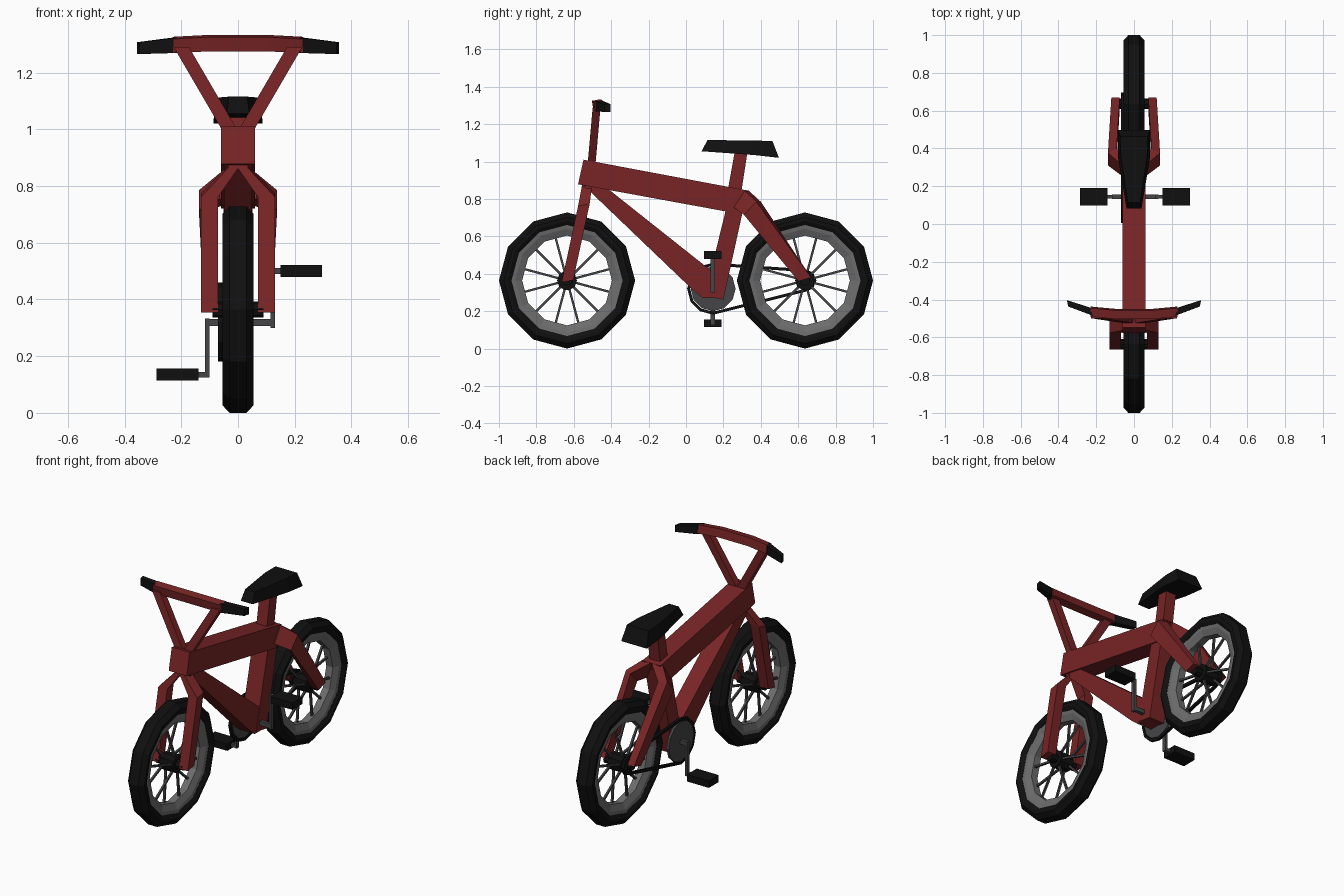
import bpy, bmesh, math
from mathutils import Vector

if "Cube" in bpy.data.objects:
    bpy.data.objects.remove(bpy.data.objects["Cube"])


def material(name, c):
    m = bpy.data.materials.new(name)
    m.diffuse_color = (*c, 1)
    m.use_nodes = True
    m.node_tree.nodes["Principled BSDF"].inputs["Base Color"].default_value = m.diffuse_color
    return m


RED = material("frame red", (0.19, 0.018, 0.019))
BLACK = material("rubber black", (0.005, 0.005, 0.005))
RIM = material("rim grey", (0.15, 0.15, 0.15))
STEEL = material("dark steel", (0.06, 0.06, 0.065))


def loft(name, rings, mat, mirror=False, closed=False):
    """Skin a row of equal rings; cap the ends unless the row is closed."""
    bm = bmesh.new()
    rows = [[bm.verts.new(p) for p in r] for r in rings]
    n = len(rows[0])
    pairs = list(zip(rows, rows[1:]))
    if closed:
        pairs.append((rows[-1], rows[0]))
    else:
        bm.faces.new(rows[0])
        bm.faces.new(rows[-1])
    for a, b in pairs:
        for i in range(n):
            bm.faces.new((a[i], a[(i + 1) % n], b[(i + 1) % n], b[i]))
    bmesh.ops.recalc_face_normals(bm, faces=bm.faces)
    me = bpy.data.meshes.new(name)
    bm.to_mesh(me)
    bm.free()
    me.materials.append(mat)
    ob = bpy.data.objects.new(name, me)
    bpy.context.collection.objects.link(ob)
    if mirror:
        ob.modifiers.new("Mirror", 'MIRROR').use_mirror_merge = False
    return ob


def rect(c, a, b):
    c, a, b = Vector(c), Vector(a), Vector(b)
    return [c - a - b, c + a - b, c + a + b, c - a + b]


def prism(name, yz, x0, x1, mat):
    return loft(name, [[(x, y, z) for y, z in yz] for x in (x0, x1)], mat)


def box(name, x, y, z, mat):
    return prism(name, [(y[0], z[0]), (y[1], z[0]), (y[1], z[1]), (y[0], z[1])], x[0], x[1], mat)


def circle(cy, cz, r, n, start=0.0):
    return [(cy + r * math.cos(start + i * math.tau / n),
             cz + r * math.sin(start + i * math.tau / n)) for i in range(n)]


def lathe(name, cy, cz, profile, mat, n=12):
    """Spin a closed (x, radius) profile about the wheel axle."""
    rings = []
    for i in range(n):
        t = i * math.tau / n
        rings.append([(x, cy + r * math.cos(t), cz + r * math.sin(t)) for x, r in profile])
    return loft(name, rings, mat, closed=True)


# Wheels: tyre, rim, hub and spokes
R = 0.364
TYRE = [(-.03, R), (.03, R), (.055, .337), (.055, .318), (.042, .297), (-.042, .297), (-.055, .318), (-.055, .337)]
RIMP = [(-.042, .303), (.042, .303), (.038, .277), (.022, .24), (-.022, .24), (-.038, .277)]
for side, cy in (("front", -.636), ("rear", .636)):
    lathe(side + "_tyre", cy, R, TYRE, BLACK)
    lathe(side + "_rim", cy, R, RIMP, RIM)
    prism(side + "_hub", circle(cy, R, .053, 10), -.045, .045, BLACK)
    prism(side + "_axle", circle(cy, R, .028, 8), -.09, .09, BLACK)
    for i in range(12):
        t = math.radians(15 + 30 * i)
        d = Vector((0, math.cos(t), math.sin(t)))
        p = Vector((0, -d.z, d.y)) * .006
        o = Vector((0, cy, R))
        x = Vector((.03 if i % 2 else -.03, 0, 0))
        loft(f"{side}_spoke_{i}", [rect(o + d * .045 + x, (.006, 0, 0), p),
                                   rect(o + d * .246 + x * .2, (.006, 0, 0), p)], STEEL)

# Frame tubes
prism("top_tube", [(-.548, 1.01), (-.577, .878), (.285, .72), (.33, .845)], -.06, .06, RED)
prism("down_tube", [(-.555, .88), (-.45, .88), (.13, .42), (.17, .27), (.09, .27), (.035, .315)], -.05, .05, RED)
prism("seat_tube", [(.1, .28), (.2, .262), (.318, .8), (.215, .75)], -.052, .052, RED)
prism("seat_post", [(.215, .8), (.29, .8), (.33, 1.06), (.262, 1.06)], -.035, .035, RED)

# Rear stays and front fork legs
loft("rear_stay", [rect((.035, .295, .8), (.03, -.01, 0), (0, .03, .045)),
                   rect((.115, .355, .75), (.023, -.012, 0), (0, .033, .035)),
                   rect((.098, .635, .37), (.022, 0, 0), (0, .034, .01))], RED, mirror=True)
loft("fork_leg", [rect((.1, -.634, .36), (.03, 0, 0), (0, .031, .006)),
                  rect((.1, -.546, .768), (.03, 0, 0), (0, .031, .006)),
                  rect((.018, -.53, .868), (.018, 0, 0), (0, .028, .006)),
                  rect((.018, -.525, .9), (.018, 0, 0), (0, .028, .006))], RED, mirror=True)

# Handlebar: V supports, crossbar, grips
loft("bar_support", [rect((.022, -.505, .985), (.027, 0, 0), (0, .021, 0)),
                     rect((.2, -.478, 1.29), (.027, 0, 0), (0, .021, 0))], RED, mirror=True)
loft("crossbar", [rect((x, y, z), (0, .023, .004), (0, -.004, .025)) for x, y, z in
                  ((-.23, -.464, 1.297), (-.1, -.476, 1.304), (.1, -.476, 1.304), (.23, -.464, 1.297))], RED)
loft("grip", [rect((.225, -.464, 1.296), (.008, .022, 0), (0, 0, .027)),
              rect((.352, -.42, 1.286), (.004, .017, 0), (0, 0, .021))], BLACK, mirror=True)


# Seat
def saddle(yt, zt, wt, yb, zb, wb):
    return [(-wt, yt, zt), (wt, yt, zt), (wb, yb, zb), (-wb, yb, zb)]


loft("seat", [saddle(.115, 1.115, .032, .083, 1.055, .04),
              saddle(.36, 1.112, .07, .36, 1.035, .086),
              saddle(.462, 1.11, .072, .497, 1.02, .086)], BLACK)

# Chainring and chain loop on the left side
CY, CZ = .145, .32
prism("chainring", circle(CY, CZ, .12, 12), -.07, -.055, STEEL)
prism("rear_sprocket", circle(.636, R, .046, 10), -.07, -.052, BLACK)


def chain_ring(t, big):
    cy, cz, r = (CY, CZ, .131) if big else (.636, R, .053)
    d = Vector((0, math.cos(t), math.sin(t)))
    return rect(Vector((-.062, cy, cz)) + d * r, (.008, 0, 0), d * .008)


chain = [chain_ring(math.radians(a), True) for a in range(90, 271, 30)]
chain += [chain_ring(math.radians(a), False) for a in range(-90, 91, 45)]
loft("chain", chain, BLACK, closed=True)

# Cranks and pedals
box("crank_axle", (-.117, .13), (.133, .155), (.306, .331), STEEL)
for side, s, z in (("right", 1, .5), ("left", -1, .135)):
    x = .122 if s > 0 else -.109
    box(side + "_crank", (x - .008, x + .008), (.132, .156), (min(z, .31) - .01, max(z, .325) + .008), STEEL)
    box(side + "_spindle", (min(x, s * .16), max(x, s * .16)), (.134, .154), (z - .01, z + .01), STEEL)
    a, b = (.15, .297) if s > 0 else (-.287, -.14)
    box(side + "_pedal", (a, b), (.097, .191), (z - .021, z + .021), BLACK)
